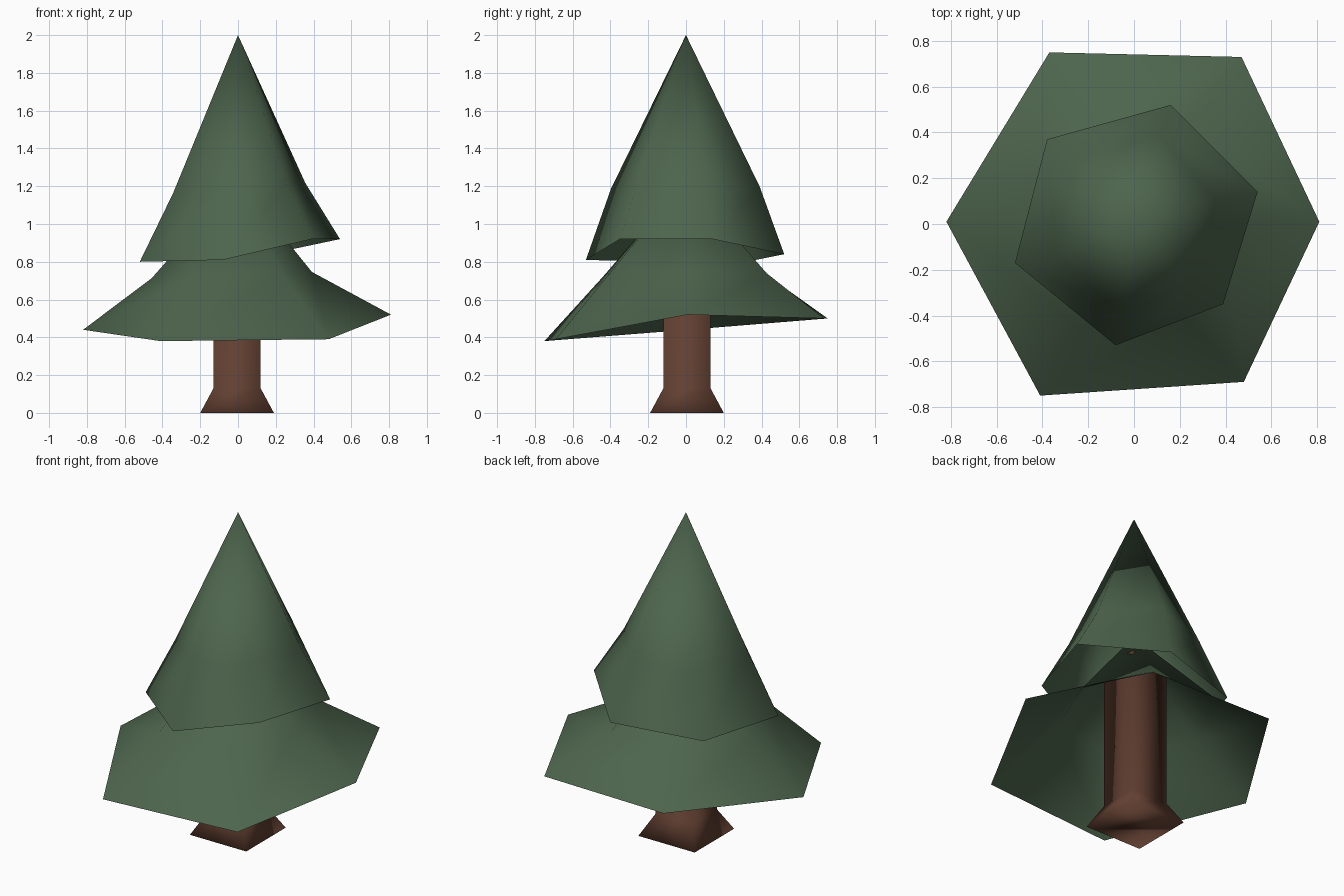
import bpy
import bmesh

cube = bpy.data.objects.get("Cube")
if cube:
    bpy.data.objects.remove(cube, do_unlink=True)


def make_material(name, rgb):
    mat = bpy.data.materials.new(name)
    mat.use_nodes = True
    colour = (*rgb, 1.0)
    mat.diffuse_color = colour
    bsdf = mat.node_tree.nodes["Principled BSDF"]
    bsdf.inputs["Base Color"].default_value = colour
    bsdf.inputs["Roughness"].default_value = 0.9
    return mat


def finish(bm, name, mat):
    """Turn a bmesh into a fully smooth-shaded object."""
    bmesh.ops.recalc_face_normals(bm, faces=bm.faces)
    for face in bm.faces:
        face.smooth = True
    mesh = bpy.data.meshes.new(name)
    bm.to_mesh(mesh)
    bm.free()
    mesh.materials.append(mat)
    obj = bpy.data.objects.new(name, mesh)
    bpy.context.collection.objects.link(obj)
    return obj


def bridge(bm, lower, upper):
    n = len(lower)
    for i in range(n):
        j = (i + 1) % n
        bm.faces.new((lower[i], lower[j], upper[j], upper[i]))


def foliage_tier(name, rim, scale, offset_x, mid_z, tilt, apex_z, mat):
    """Open skirt: uneven rim, narrower middle ring, pointed top."""
    bm = bmesh.new()
    low = [bm.verts.new(p) for p in rim]
    mid = [bm.verts.new((x * scale[0] + offset_x, y * scale[1], mid_z + tilt * x))
           for x, y, z in rim]
    apex = bm.verts.new((0, 0, apex_z))
    bridge(bm, low, mid)
    for i in range(len(mid)):
        bm.faces.new((mid[i], mid[(i + 1) % len(mid)], apex))
    return finish(bm, name, mat)


def square_trunk(name, profile, mat):
    """Square post following (half width, height) steps, closed at both ends."""
    bm = bmesh.new()
    corners = ((-1, -1), (1, -1), (1, 1), (-1, 1))
    rings = [[bm.verts.new((x * h - 0.005, y * h + 0.005, z)) for x, y in corners]
             for h, z in profile]
    for lower, upper in zip(rings, rings[1:]):
        bridge(bm, lower, upper)
    bm.faces.new(rings[0][::-1])
    bm.faces.new(rings[-1])
    return finish(bm, name, mat)


green = make_material("pine green", (0.075, 0.13, 0.075))
brown = make_material("bark brown", (0.122, 0.05, 0.031))

# Trunk with a flared foot
square_trunk("trunk", [(0.195, 0), (0.125, 0.13), (0.125, 1.04)], brown)

# Wide lower skirt
lower_rim = [(0.81, 0.01, 0.52), (0.47, 0.73, 0.50), (-0.37, 0.75, 0.50),
             (-0.82, 0.01, 0.44), (-0.41, -0.75, 0.38), (0.48, -0.69, 0.39)]
foliage_tier("lower_foliage", lower_rim, (0.52, 0.585), -0.03, 0.73, 0.02, 1.23, green)

# Tall upper cone
upper_rim = [(0.54, 0.14, 0.92), (0.16, 0.52, 0.84), (-0.38, 0.37, 0.81),
             (-0.52, -0.17, 0.80), (-0.08, -0.53, 0.81), (0.39, -0.35, 0.92)]
foliage_tier("upper_foliage", upper_rim, (0.66, 0.75), 0.0, 1.19, 0.05, 2.0, green)
